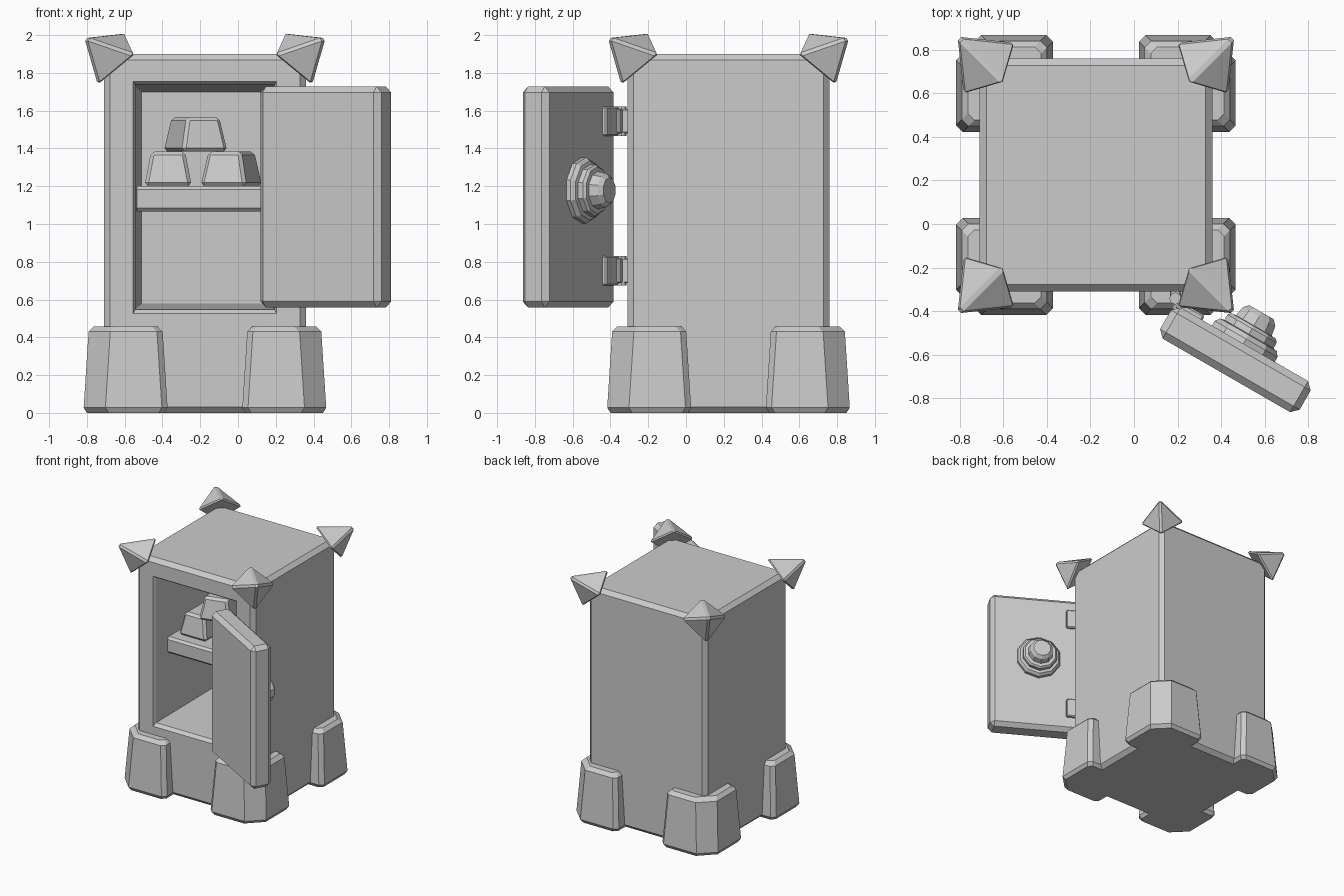
import bpy, bmesh, math
from mathutils import Matrix, Vector

if "Cube" in bpy.data.objects:
    bpy.data.objects.remove(bpy.data.objects["Cube"])

CX, CY = -0.175, 0.225      # centre of the cabinet
HALF, TOP = 0.535, 1.9


def finish(name, bm, bevel=0.0, matrix=None):
    if bevel:
        bmesh.ops.bevel(bm, geom=bm.edges[:], offset=bevel, segments=1,
                        affect='EDGES', clamp_overlap=True)
    if matrix:
        bm.transform(matrix)
    bmesh.ops.recalc_face_normals(bm, faces=bm.faces[:])
    mesh = bpy.data.meshes.new(name)
    bm.to_mesh(mesh)
    bm.free()
    ob = bpy.data.objects.new(name, mesh)
    bpy.context.collection.objects.link(ob)
    return ob


def box(name, size, loc, bevel=0.0, angle=0.0, taper=0.0):
    """Bevelled box; taper pulls each side of the top in by that amount."""
    bm = bmesh.new()
    bmesh.ops.create_cube(bm, size=1)
    for v in bm.verts:
        pull = taper if v.co.z > 0 else 0
        v.co = Vector((v.co.x * (size[0] - 2 * pull),
                       v.co.y * (size[1] - 2 * pull), v.co.z * size[2]))
    m = Matrix.Translation(loc) @ Matrix.Rotation(math.radians(angle), 4, 'Z')
    return finish(name, bm, bevel, m)


def loft(name, rings, matrix=None):
    """Skin a stack of closed rings and cap both ends."""
    bm = bmesh.new()
    loops = [[bm.verts.new(p) for p in r] for r in rings]
    n = len(loops[0])
    for a, b in zip(loops, loops[1:]):
        for i in range(n):
            j = (i + 1) % n
            bm.faces.new((a[i], a[j], b[j], b[i]))
    bm.faces.new(loops[0][::-1])
    bm.faces.new(loops[-1])
    return finish(name, bm, 0, matrix)


# Cabinet: bevelled box whose front face is pushed in as a tapering recess
bm = bmesh.new()
bmesh.ops.create_cube(bm, size=1)
for v in bm.verts:
    v.co = (CX + v.co.x * 2 * HALF, CY + v.co.y * 2 * HALF, (v.co.z + 0.5) * TOP)
bmesh.ops.bevel(bm, geom=bm.edges[:], offset=0.032, segments=1, affect='EDGES')
front = min(bm.faces, key=lambda f: f.calc_center_median().y)
for half, y, low, high in ((0.38, CY - HALF, 0.525, 1.755),
                           (0.368, CY - HALF + 0.025, 0.548, 1.738),
                           (0.337, 0.65, 0.58, 1.70)):
    bmesh.ops.inset_individual(bm, faces=[front], thickness=0.01)
    mid = front.calc_center_median()
    for v in front.verts:
        v.co = (CX + math.copysign(half, v.co.x - mid.x), y,
                high if v.co.z > mid.z else low)
finish("cabinet", bm)

# Shelf and the stacked bars
box("shelf", (0.755, 0.81, 0.134), (CX, 0.255, 1.133), 0.018)
for i, (x, z, turn) in enumerate(((-0.37, 1.292, 0), (-0.035, 1.292, -13),
                                  (-0.225, 1.475, 15))):
    box(f"bar_{i + 1}", (0.25, 0.40, 0.182), (x, 0.13, z), 0.018, turn, 0.035)

# Feet and corner caps, mirrored to the four corners
for sx, xn in ((-1, "left"), (1, "right")):
    for sy, yn in ((-1, "front"), (1, "back")):
        flip = Matrix.Diagonal((sx, sy, 1, 1))
        at = Matrix.Translation((CX + sx * 0.42, CY + sy * 0.42, 0)) @ flip

        def foot_ring(h, z, c=0.115, s=0.03):
            return [(h, -h + s, z), (h, h - c, z), (h - c, h, z), (-h + s, h, z),
                    (-h, h - s, z), (-h, -h, z), (h - s, -h, z)]
        loft(f"{yn}_{xn}_foot", [foot_ring(0.205, 0), foot_ring(0.222, 0.028),
                                 foot_ring(0.196, 0.43), foot_ring(0.168, 0.458)], at)

        # Square pyramid straddling the corner, its tip pointing outwards
        bm = bmesh.new()
        for p in ((-0.115, -0.115, 0.115), (0.03, 0.03, -0.17),
                  (-0.17, 0.075, -0.005), (0.075, -0.17, -0.005),
                  (0.105, 0.105, 0.09)):
            bm.verts.new(p)
        bmesh.ops.convex_hull(bm, input=bm.verts[:])
        bmesh.ops.dissolve_limit(bm, angle_limit=0.15, verts=bm.verts[:],
                                 edges=bm.edges[:])
        at = Matrix.Translation((CX + sx * HALF, CY + sy * HALF, TOP)) @ flip
        finish(f"{yn}_{xn}_corner_cap", bm, 0.014, at)

# Door, swung open
SWING = Matrix.Rotation(math.radians(-30), 4, 'Z')
box("door", (0.74, 0.165, 1.17), SWING @ Vector((0.715, -0.3075, 1.143)), 0.032, -30)

# Stepped dial on the inside of the door
profile = ((0.175, -0.24), (0.175, -0.20), (0.158, -0.178), (0.137, -0.174),
           (0.137, -0.145), (0.125, -0.131), (0.10, -0.129), (0.09, -0.08),
           (0.068, -0.058))
rings = [[(0.71 + r * math.cos(a), v, 1.178 + r * math.sin(a))
          for a in (math.tau * (k + 0.5) / 10 for k in range(10))]
         for r, v in profile]
loft("dial", rings, SWING)

# Hinges: pin, cabinet leaf and door leaf
for z, n in ((1.545, "upper"), (0.753, "lower")):
    ring = [[(0.19 + 0.028 * math.cos(math.tau * k / 8),
              -0.342 + 0.028 * math.sin(math.tau * k / 8), z + h)
             for k in range(8)] for h in (-0.078, 0.078)]
    loft(f"{n}_hinge_pin", ring)
    box(f"{n}_hinge_cabinet_leaf", (0.05, 0.07, 0.13), (0.19, -0.315, z), 0.006)
    box(f"{n}_hinge_door_leaf", (0.135, 0.04, 0.156),
        SWING @ Vector((0.425, -0.222, z)), 0.008, -30)
    box(f"{n}_hinge_arm", (0.04, 0.07, 0.13), (0.205, -0.37, z), 0.006, -30)
